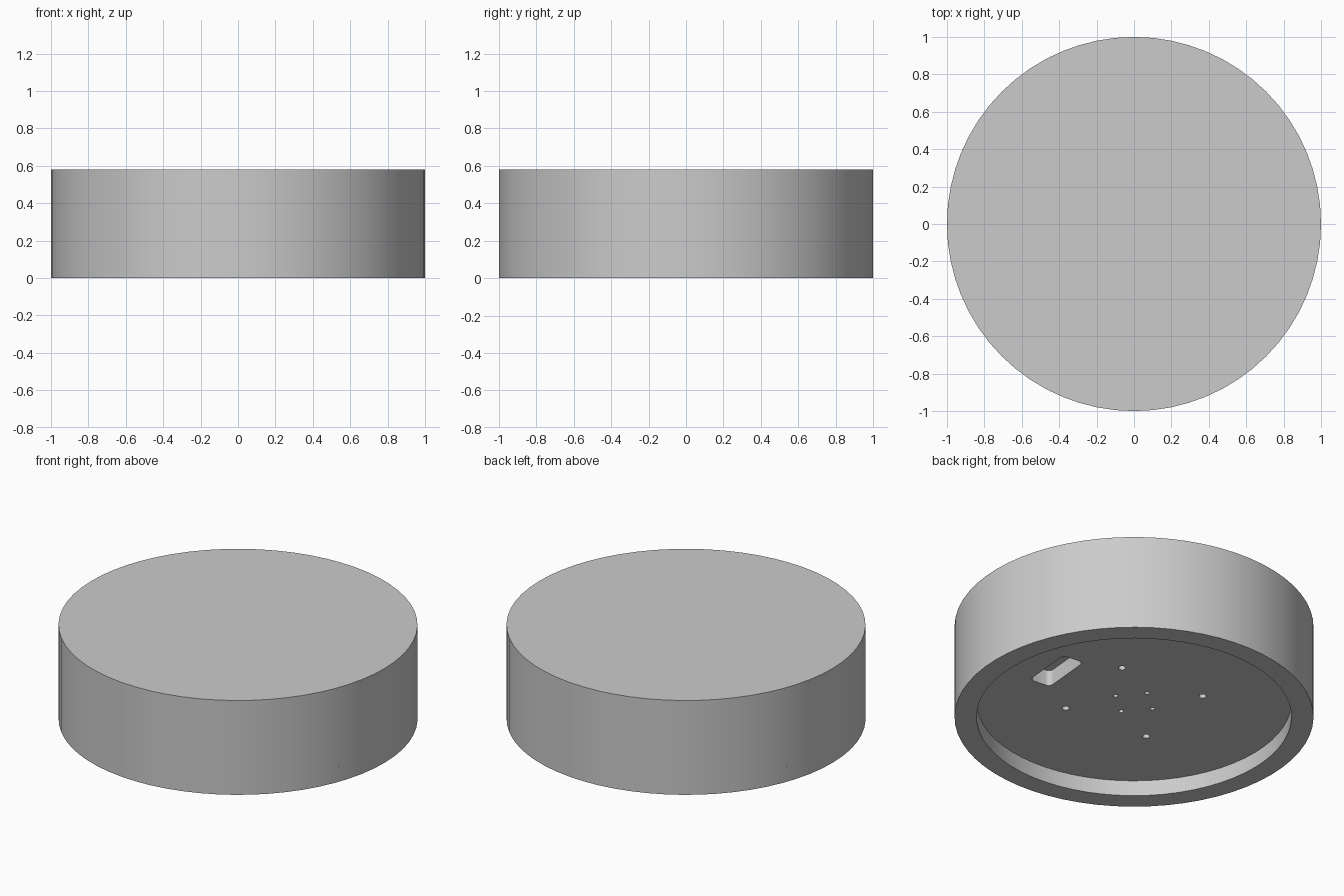
import bpy, bmesh
from math import radians, cos, sin, pi
from mathutils import Matrix

cube = bpy.data.objects.get("Cube")
if cube:
    bpy.data.objects.remove(cube)

SEGMENTS = 64
RIM_TOP, PLATE_TOP, HEIGHT = 0.095, 0.19, 0.58
TURN = radians(-5)

grey = bpy.data.materials.new("plain grey")
grey.use_nodes = True
colour = (0.6, 0.6, 0.6, 1)
grey.diffuse_color = colour
grey.node_tree.nodes["Principled BSDF"].inputs["Base Color"].default_value = colour


def circle(radius, sides=SEGMENTS, cx=0, cy=0):
    return [(cx + radius * cos(2 * pi * i / sides), cy + radius * sin(2 * pi * i / sides))
            for i in range(sides)]


def rounded_slot(half_x, half_y, radius, steps=6):
    points = []
    for k, (sx, sy) in enumerate([(1, 1), (-1, 1), (-1, -1), (1, -1)]):
        for i in range(steps + 1):
            a = pi / 2 * (k + i / steps)
            points.append((sx * (half_x - radius) + radius * cos(a),
                           sy * (half_y - radius) + radius * sin(a)))
    return points


def prism(bm, outline, z0, z1, matrix=Matrix()):
    """Extrude a closed outline from z0 to z1."""
    low = [bm.verts.new(matrix @ Matrix.Translation((x, y, z0)).translation) for x, y in outline]
    high = [bm.verts.new(matrix @ Matrix.Translation((x, y, z1)).translation) for x, y in outline]
    bm.faces.new(low[::-1])
    bm.faces.new(high)
    for i in range(len(low)):
        j = (i + 1) % len(low)
        bm.faces.new((low[i], low[j], high[j], high[i]))


def make_object(name, bm):
    bmesh.ops.recalc_face_normals(bm, faces=bm.faces[:])
    mesh = bpy.data.meshes.new(name)
    bm.to_mesh(mesh)
    bm.free()
    mesh.materials.append(grey)
    obj = bpy.data.objects.new(name, mesh)
    bpy.context.collection.objects.link(obj)
    return obj


def activate(obj):
    bpy.ops.object.select_all(action='DESELECT')
    obj.select_set(True)
    bpy.context.view_layer.objects.active = obj


# Solid upper drum
bm = bmesh.new()
prism(bm, circle(1), PLATE_TOP, HEIGHT)
drum = make_object("drum", bm)

# Open rim around the underside recess
bm = bmesh.new()
profile = [(1, 0), (1, RIM_TOP), (0.877, RIM_TOP), (0.877, 0)]
rings = [[bm.verts.new((x, y, z)) for x, y in circle(r)] for r, z in profile]
for k, ring in enumerate(rings):
    following = rings[(k + 1) % len(rings)]
    for i in range(SEGMENTS):
        j = (i + 1) % SEGMENTS
        bm.faces.new((ring[i], ring[j], following[j], following[i]))
rim = make_object("bottom_rim", bm)

# Base plate
bm = bmesh.new()
prism(bm, circle(1), RIM_TOP, PLATE_TOP)
plate = make_object("base_plate", bm)

# Cutter for screw holes and the cable slot
bm = bmesh.new()
for distance, radius, offset in [(0.387, 0.021, pi / 4), (0.125, 0.014, 0)]:
    for k in range(4):
        a = TURN + offset + k * pi / 2
        prism(bm, circle(radius, 16, distance * cos(a), distance * sin(a)), 0.05, 0.25)
place = Matrix.Translation((0.553, -0.012, 0)) @ Matrix.Rotation(TURN, 4, 'Z')
prism(bm, rounded_slot(0.068, 0.162, 0.03), 0.05, 0.25, place)
cutter = make_object("hole_cutter", bm)
cutter.hide_render = True

activate(plate)
cut = plate.modifiers.new("holes", 'BOOLEAN')
cut.operation = 'DIFFERENCE'
cut.solver = 'EXACT'
cut.object = cutter
bpy.ops.object.modifier_apply(modifier=cut.name)
bpy.data.objects.remove(cutter)

# Smooth round walls with crisp edges
for part in (drum, rim, plate):
    activate(part)
    bpy.ops.object.shade_smooth_by_angle(angle=radians(30))
